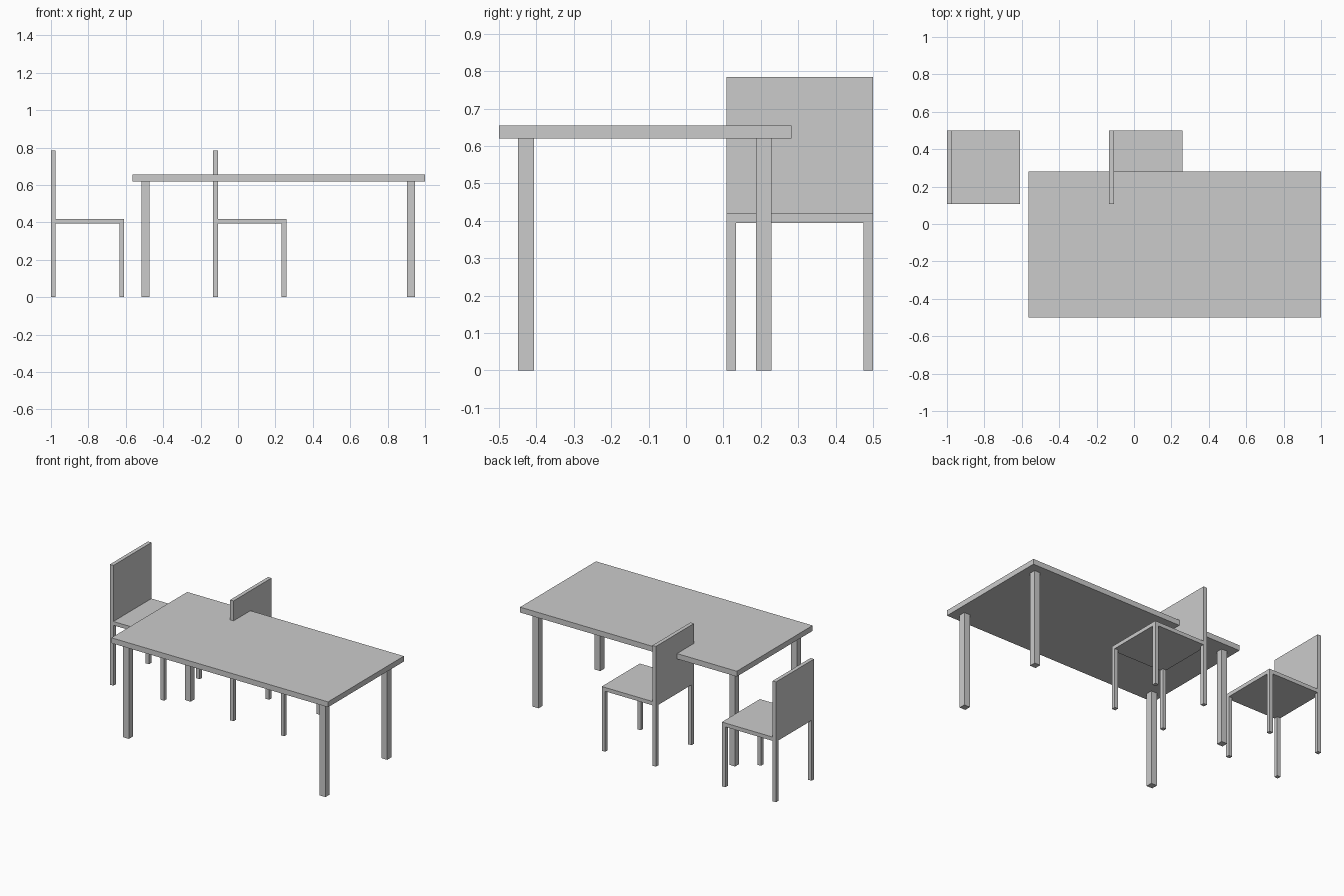
import bpy

if "Cube" in bpy.data.objects:
    bpy.data.objects.remove(bpy.data.objects["Cube"])

grey = bpy.data.materials.new("light_grey")
grey.diffuse_color = (0.6, 0.6, 0.6, 1)
grey.use_nodes = True
grey.node_tree.nodes["Principled BSDF"].inputs["Base Color"].default_value = grey.diffuse_color


def box(name, x, y, z):
    """Axis-aligned box from (min, max) ranges."""
    bpy.ops.mesh.primitive_cube_add(size=1)
    ob = bpy.context.object
    ob.name = name
    for v in ob.data.vertices:
        v.co = [r[0] if c < 0 else r[1] for c, r in zip(v.co, (x, y, z))]
    ob.data.materials.append(grey)
    return ob


def legs(name, xs, ys, width, top):
    """Four square legs starting at the given minimum x and y positions."""
    for x in xs:
        for y in ys:
            box(name, (x, x + width), (y, y + width), (0, top))


# Table
box("table_top", (-0.564, 1.0), (-0.5, 0.282), (0.62, 0.655))
legs("table_leg", (-0.515, 0.904), (-0.449, 0.187), 0.042, 0.62)


# Chairs, facing +x
def chair(x0):
    y0, y1, size, t = 0.108, 0.5, 0.391, 0.025
    box("chair_seat", (x0, x0 + size), (y0, y1), (0.394, 0.419))
    box("chair_back", (x0, x0 + t), (y0, y1), (0.419, 0.785))
    legs("chair_leg", (x0, x0 + size - t), (y0, y1 - t), t, 0.394)


for x0 in (-1.0, -0.133):
    chair(x0)
